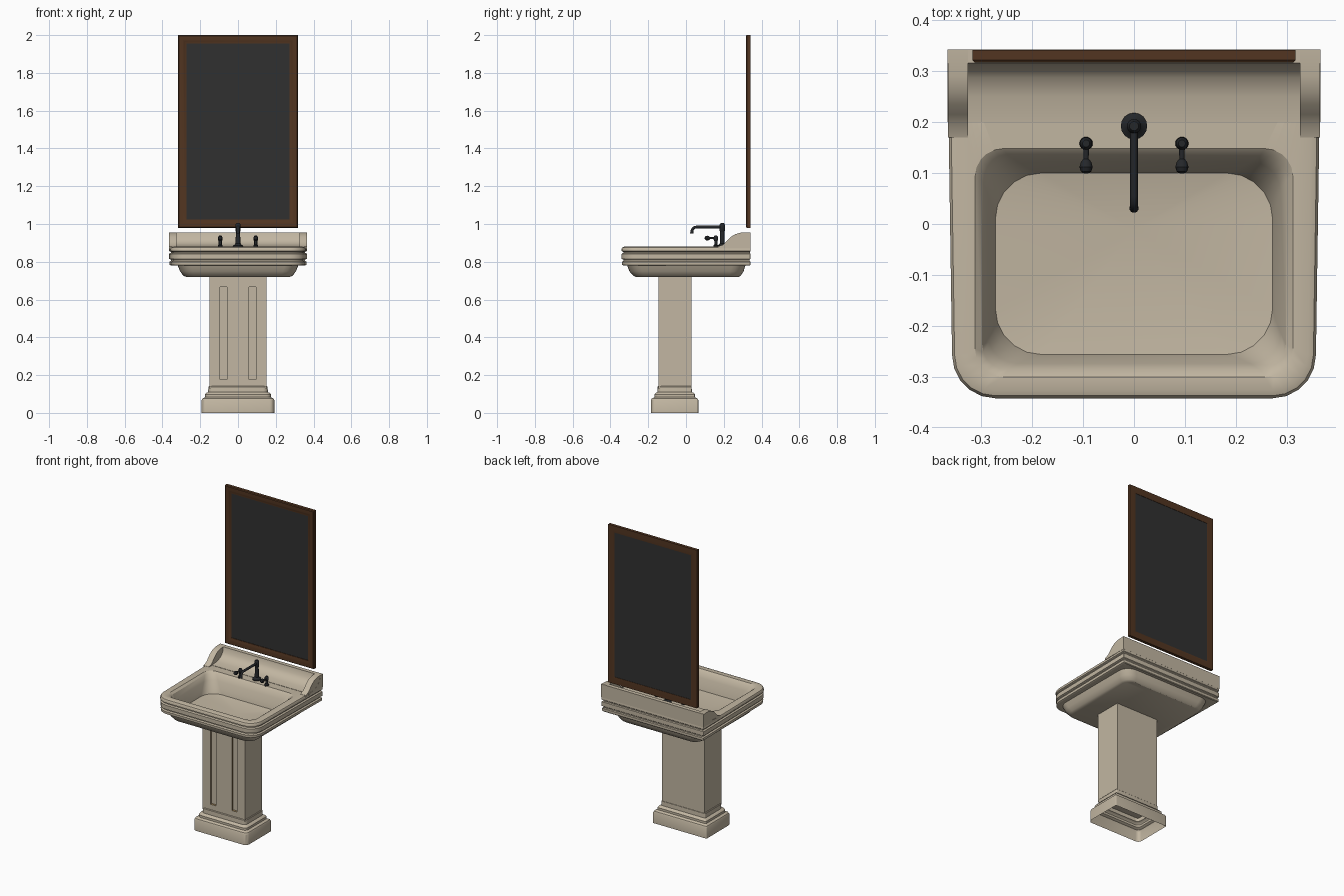
import bpy, bmesh, math
from mathutils import Vector

if "Cube" in bpy.data.objects:
    bpy.data.objects.remove(bpy.data.objects["Cube"])


def material(name, rgb):
    m = bpy.data.materials.new(name)
    m.diffuse_color = (*rgb, 1)
    m.use_nodes = True
    m.node_tree.nodes["Principled BSDF"].inputs["Base Color"].default_value = m.diffuse_color
    return m


CERAMIC = material("beige_ceramic", (0.54, 0.47, 0.36))
WOOD = material("dark_wood", (0.085, 0.036, 0.015))
GLASS = material("dark_glass", (0.03, 0.03, 0.03))
METAL = material("black_metal", (0.018, 0.02, 0.023))
GOLD = material("flute_edge", (0.33, 0.22, 0.10))


def finish(name, bm, *mats):
    bmesh.ops.recalc_face_normals(bm, faces=bm.faces[:])
    me = bpy.data.meshes.new(name)
    bm.to_mesh(me)
    bm.free()
    ob = bpy.data.objects.new(name, me)
    bpy.context.collection.objects.link(ob)
    for m in mats:
        me.materials.append(m)
    return ob


def loft(name, rings, mat, start=True, end=True, loop=False):
    """Skin a list of equal-length rings; a Vector as 'end' makes a fan."""
    bm = bmesh.new()
    vs = [[bm.verts.new(p) for p in r] for r in rings]
    n = len(vs[0])
    pairs = list(zip(vs, vs[1:])) + ([(vs[-1], vs[0])] if loop else [])
    for a, b in pairs:
        for i in range(n):
            j = (i + 1) % n
            bm.faces.new((a[i], a[j], b[j], b[i]))
    if start and not loop:
        bm.faces.new(vs[0])
    if isinstance(end, Vector):
        c = bm.verts.new(end)
        for i in range(n):
            bm.faces.new((vs[-1][i], vs[-1][(i + 1) % n], c))
    elif end and not loop:
        bm.faces.new(vs[-1])
    return finish(name, bm, mat)


def outline(wf, wb, yf, yb, rf, rb, z, seg=5):
    """Rounded four-sided ring: front/back half widths, y ends and corner radii."""
    pts = []
    for sx, w, y, r, a0 in ((1, wb, yb, rb, 0), (-1, wb, yb, rb, 90),
                            (-1, wf, yf, rf, 180), (1, wf, yf, rf, 270)):
        cx, cy = sx * (w - r), y - r if a0 < 180 else y + r
        for k in range(seg + 1):
            a = math.radians(a0 + 90 * k / seg)
            pts.append((cx + r * math.cos(a), cy + r * math.sin(a), z))
    return pts


def tube(name, pts, radii, mat=METAL, n=16):
    """Round section swept along points, with a radius for each point."""
    pts = [Vector(p) for p in pts]
    rings = []
    for i, p in enumerate(pts):
        t = pts[min(i + 1, len(pts) - 1)] - pts[max(i - 1, 0)]
        q = t.to_track_quat('Z', 'Y')
        rings.append([p + q @ Vector((radii[i] * math.cos(2 * math.pi * k / n),
                                      radii[i] * math.sin(2 * math.pi * k / n), 0))
                      for k in range(n)])
    return loft(name, rings, mat)


def lathe(name, x, y, profile):
    return tube(name, [(x, y, z) for r, z in profile], [r for r, z in profile])


def prism(name, profile, x0, x1, mat):
    return loft(name, [[(x, y, z) for y, z in profile] for x in (x0, x1)], mat)


def box(name, x0, x1, y0, y1, z0, z1, mat):
    return prism(name, [(y0, z0), (y1, z0), (y1, z1), (y0, z1)], x0, x1, mat)


# Basin: underside, banded rim, deck and bowl in one skin
rings = [outline(w, w, yf, yb, r, r, z) for w, yf, yb, r, z in (
    (0.275, -0.265, 0.28, 0.05, 0.72), (0.29, -0.28, 0.29, 0.06, 0.727),
    (0.307, -0.30, 0.305, 0.07, 0.75), (0.32, -0.312, 0.315, 0.07, 0.782))]
for inset, z in ((0.012, 0.78), (0.004, 0.784), (0.003, 0.80), (0.012, 0.805),
                 (0.012, 0.811), (0.001, 0.815), (0.001, 0.842), (0.010, 0.847),
                 (0.010, 0.853), (0, 0.857), (0, 0.868), (0.005, 0.876), (0.016, 0.88)):
    i = inset
    rings.append(outline(0.357 - i, 0.366 - i, -0.342 + i, 0.342 - i * 0.4,
                         0.085 - i, 0.004, z))
rings += [outline(w, w, yf, yb, r, r, z) for w, yf, yb, r, z in (
    (0.312, -0.300, 0.148, 0.055, 0.879), (0.298, -0.286, 0.135, 0.05, 0.868),
    (0.288, -0.274, 0.122, 0.06, 0.835), (0.277, -0.262, 0.106, 0.075, 0.795),
    (0.272, -0.256, 0.100, 0.09, 0.765))]
loft("basin", rings, CERAMIC, end=Vector((0, -0.01, 0.738)))

# Backsplash with coved foot, and its two swept side wings
prism("backsplash", [(0.20, 0.87), (0.20, 0.881), (0.25, 0.885), (0.287, 0.898),
                     (0.309, 0.922), (0.316, 0.955), (0.342, 0.955), (0.342, 0.87)],
      -0.366, 0.366, CERAMIC)
for s, side in ((-1, "left"), (1, "right")):
    prism(side + "_wing", [(0.17, 0.87), (0.17, 0.881), (0.195, 0.89), (0.215, 0.909),
                           (0.235, 0.93), (0.26, 0.946), (0.29, 0.954), (0.341, 0.956),
                           (0.341, 0.87)], s * 0.326, s * 0.365, CERAMIC)

# Column with two sunken flutes on the front
bm = bmesh.new()
bmesh.ops.create_cube(bm, size=1)
for v in bm.verts:
    v.co = (v.co.x * 0.304, -0.058 + v.co.y * 0.174, 0.43 + v.co.z * 0.60)
cuts = [((x, 0, 0), (1, 0, 0)) for x in (-0.1, -0.053, 0.053, 0.1)]
cuts += [((0, 0, z), (0, 0, 1)) for z in (0.172, 0.672)]
for co, no in cuts:
    bmesh.ops.bisect_plane(bm, geom=bm.verts[:] + bm.edges[:] + bm.faces[:],
                           plane_co=co, plane_no=no)
bmesh.ops.recalc_face_normals(bm, faces=bm.faces[:])
flutes = []
for f in bm.faces:
    c = f.calc_center_median()
    if f.normal.y < -0.9 and 0.06 < abs(c.x) < 0.09 and 0.2 < c.z < 0.6:
        flutes.append(f)
lip = bmesh.ops.inset_individual(bm, faces=flutes, thickness=0.006, depth=0)
wall = bmesh.ops.inset_individual(bm, faces=flutes, thickness=0.002, depth=-0.012)
for f in wall["faces"]:
    f.material_index = 1
finish("column", bm, CERAMIC, GOLD)

# Stepped plinth, open underneath
steps = ((0.192, 0), (0.192, 0.068), (0.188, 0.076), (0.180, 0.08), (0.174, 0.084),
         (0.174, 0.098), (0.168, 0.106), (0.158, 0.11), (0.157, 0.138), (0.154, 0.142),
         (0.148, 0.142))
loft("plinth", [outline(w, w, -0.185 + 0.192 - w, 0.065 - 0.192 + w,
                        0.025, 0.006, z, 4) for w, z in steps],
     CERAMIC, start=False, end=False)

# Mirror frame: a moulded section carried round a rectangle
section = ((0, 0.341), (0, 0.322), (0.004, 0.317), (0.024, 0.317), (0.032, 0.321),
           (0.044, 0.323), (0.044, 0.339), (0.030, 0.341))
loft("mirror_frame", [[(-0.317 + i, y, 0.98 + i), (0.317 - i, y, 0.98 + i),
                       (0.317 - i, y, 2.0 - i), (-0.317 + i, y, 2.0 - i)]
                      for i, y in section], WOOD, loop=True)
box("mirror_glass", -0.28, 0.28, 0.326, 0.337, 1.017, 1.963, GLASS)

# Tap: pillar with flange, and a spout that turns down at its tip
lathe("tap_pillar", 0, 0.192, [(0.026, 0.875), (0.026, 0.886), (0.018, 0.891),
                               (0.013, 0.898), (0.011, 0.96), (0.014, 0.965),
                               (0.014, 0.996), (0.009, 1.004)])
tube("tap_spout", [(0, 0.192, 0.984), (0, 0.055, 0.984), (0, 0.043, 0.981),
                   (0, 0.035, 0.973), (0, 0.032, 0.963), (0, 0.031, 0.95)],
     [0.0075] * 4 + [0.008, 0.009])

# Tap handles: stem, lever and rounded ends
for s, side in ((-1, "left"), (1, "right")):
    x = s * 0.094
    lathe(side + "_handle_stem", x, 0.158, [(0.013, 0.875), (0.013, 0.885), (0.008, 0.892),
                                            (0.008, 0.91), (0.012, 0.916), (0.012, 0.93),
                                            (0.007, 0.938)])
    tube(side + "_handle_lever", [(x, y, 0.925) for y in
                                  (0.158, 0.128, 0.122, 0.112, 0.103, 0.099)],
         [0.006, 0.005, 0.010, 0.013, 0.010, 0.004])

# Smooth shading with sharp edges kept
for ob in bpy.context.scene.objects:
    ob.select_set(True)
    bpy.context.view_layer.objects.active = ob
bpy.ops.object.shade_smooth_by_angle(angle=math.radians(32))
